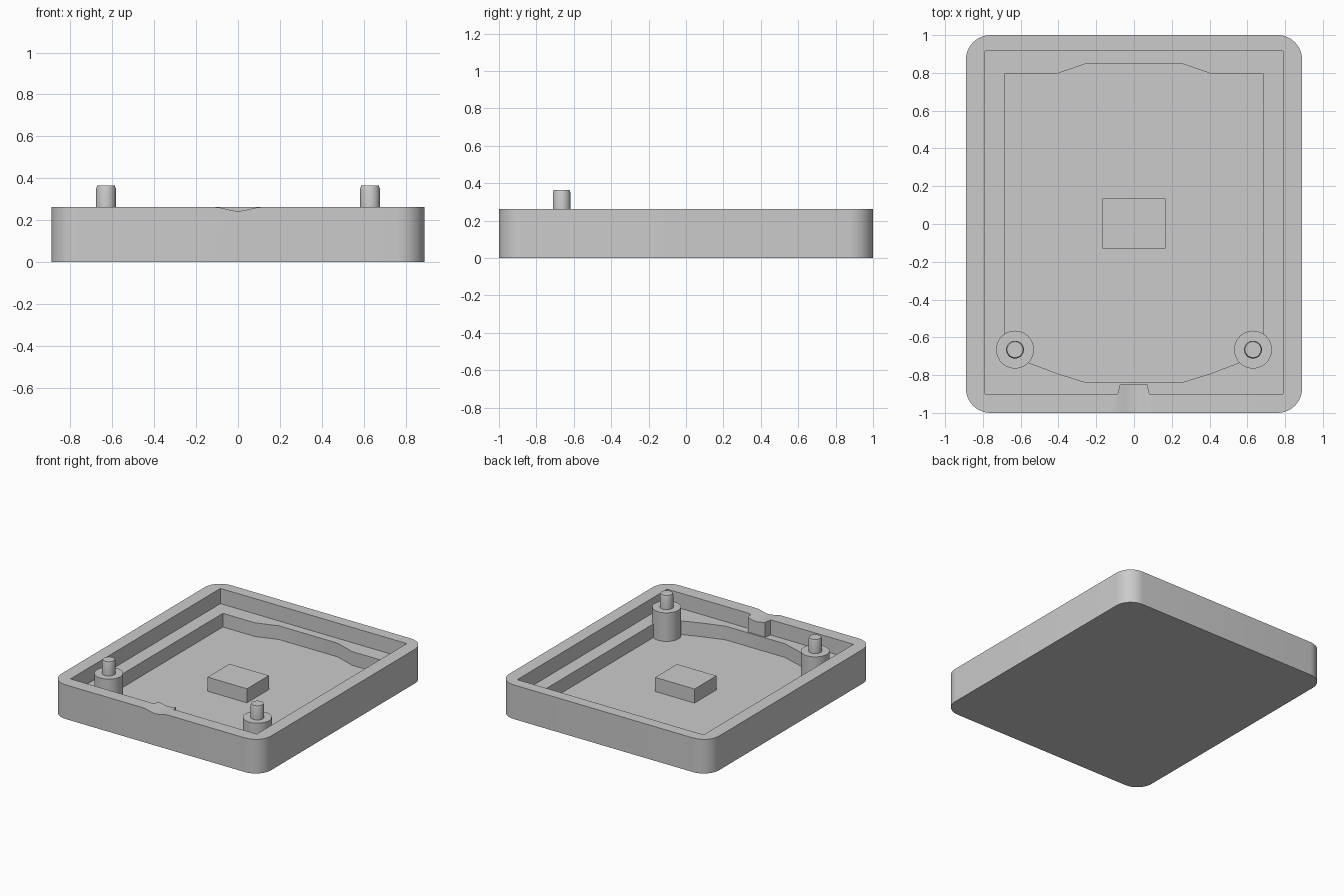
import bpy, bmesh, math
from mathutils import Vector

cube = bpy.data.objects.get("Cube")
if cube:
    bpy.data.objects.remove(cube, do_unlink=True)

grey = bpy.data.materials.new("plain_grey")
grey.use_nodes = True
grey.diffuse_color = (0.6, 0.6, 0.6, 1)
grey.node_tree.nodes["Principled BSDF"].inputs["Base Color"].default_value = (0.6, 0.6, 0.6, 1)

FLOOR, LEDGE, RIM = 0.04, 0.145, 0.262


def finish(name, bm):
    bmesh.ops.recalc_face_normals(bm, faces=bm.faces)
    mesh = bpy.data.meshes.new(name)
    bm.to_mesh(mesh)
    bm.free()
    mesh.materials.append(grey)
    obj = bpy.data.objects.new(name, mesh)
    bpy.context.collection.objects.link(obj)
    return obj


def prism(name, points, move):
    """Extrude a closed outline of 3D points by a vector."""
    bm = bmesh.new()
    face = bm.faces.new([bm.verts.new(p) for p in points])
    ext = bmesh.ops.extrude_face_region(bm, geom=[face])
    moved = [v for v in ext["geom"] if isinstance(v, bmesh.types.BMVert)]
    bmesh.ops.translate(bm, vec=Vector(move), verts=moved)
    return finish(name, bm)


def upright(name, outline, z0, z1):
    return prism(name, [(x, y, z0) for x, y in outline], (0, 0, z1 - z0))


def lathe(name, profile, x, y, sides=40):
    """Solid of revolution from (radius, height) pairs."""
    bm = bmesh.new()
    rings = []
    for r, z in profile:
        angles = [math.tau * i / sides for i in range(sides)]
        rings.append([bm.verts.new((x + r * math.cos(a), y + r * math.sin(a), z)) for a in angles])
    for low, high in zip(rings, rings[1:]):
        for i in range(sides):
            j = (i + 1) % sides
            bm.faces.new((low[i], low[j], high[j], high[i]))
    bm.faces.new(rings[0])
    bm.faces.new(rings[-1])
    return finish(name, bm)


def smooth(obj):
    bpy.ops.object.select_all(action="DESELECT")
    obj.select_set(True)
    bpy.context.view_layer.objects.active = obj
    bpy.ops.object.shade_smooth_by_angle(angle=math.radians(30))


# Rounded outer outline
W, D, R, STEPS = 0.89, 1.0, 0.13, 10
outline = []
for k, (sx, sy) in enumerate([(1, 1), (-1, 1), (-1, -1), (1, -1)]):
    for i in range(STEPS + 1):
        a = math.pi / 2 * (k + i / STEPS)
        outline.append((sx * (W - R) + R * math.cos(a), sy * (D - R) + R * math.sin(a)))
tray = upright("tray", outline, 0, RIM)

# Upper cavity, leaving a small tab in the front wall
cavity = [(0.79, 0.915), (-0.79, 0.915), (-0.79, -0.9), (-0.087, -0.9),
          (-0.075, -0.85), (0.07, -0.85), (0.082, -0.9), (0.79, -0.9)]
# Lower pocket, mirrored from its right half
half = [(0.25, 0.85), (0.41, 0.795), (0.685, 0.795), (0.685, -0.66),
        (0.555, -0.735), (0.41, -0.79), (0.25, -0.84)]
pocket = half + [(-x, y) for x, y in reversed(half)]
# Shallow finger groove across the front wall
groove = [(0.11 * t / 8, -1.1, RIM - 0.009 * (1 + math.cos(math.pi * t / 8)))
          for t in range(-8, 9)]
groove += [(0.11, -1.1, 0.5), (-0.11, -1.1, 0.5)]

cutters = [upright("cavity_cutter", cavity, LEDGE, 0.5),
           upright("pocket_cutter", pocket, FLOOR, LEDGE + 0.05),
           prism("groove_cutter", groove, (0, 0.3, 0))]
for c in cutters:
    c.hide_render = True
    mod = tray.modifiers.new(c.name, "BOOLEAN")
    mod.operation = "DIFFERENCE"
    mod.solver = "EXACT"
    mod.object = c

# Bake the cuts and drop the cutters
graph = bpy.context.evaluated_depsgraph_get()
baked = bpy.data.meshes.new_from_object(tray.evaluated_get(graph))
tray.modifiers.clear()
tray.data = baked
for c in cutters:
    bpy.data.objects.remove(c, do_unlink=True)
smooth(tray)

# Stepped posts with locating pins
for side, s in (("left", 1), ("right", -1)):
    smooth(lathe(side + "_post",
                 [(0.1, FLOOR - 0.01), (0.1, RIM - 0.003), (0.047, RIM - 0.003),
                  (0.047, 0.35), (0.042, 0.365)], s * 0.63, -0.665))

# Central block on the floor
block = [(0.167, 0.135), (-0.167, 0.135), (-0.167, -0.13), (0.167, -0.13)]
upright("center_block", block, FLOOR - 0.01, 0.148)
